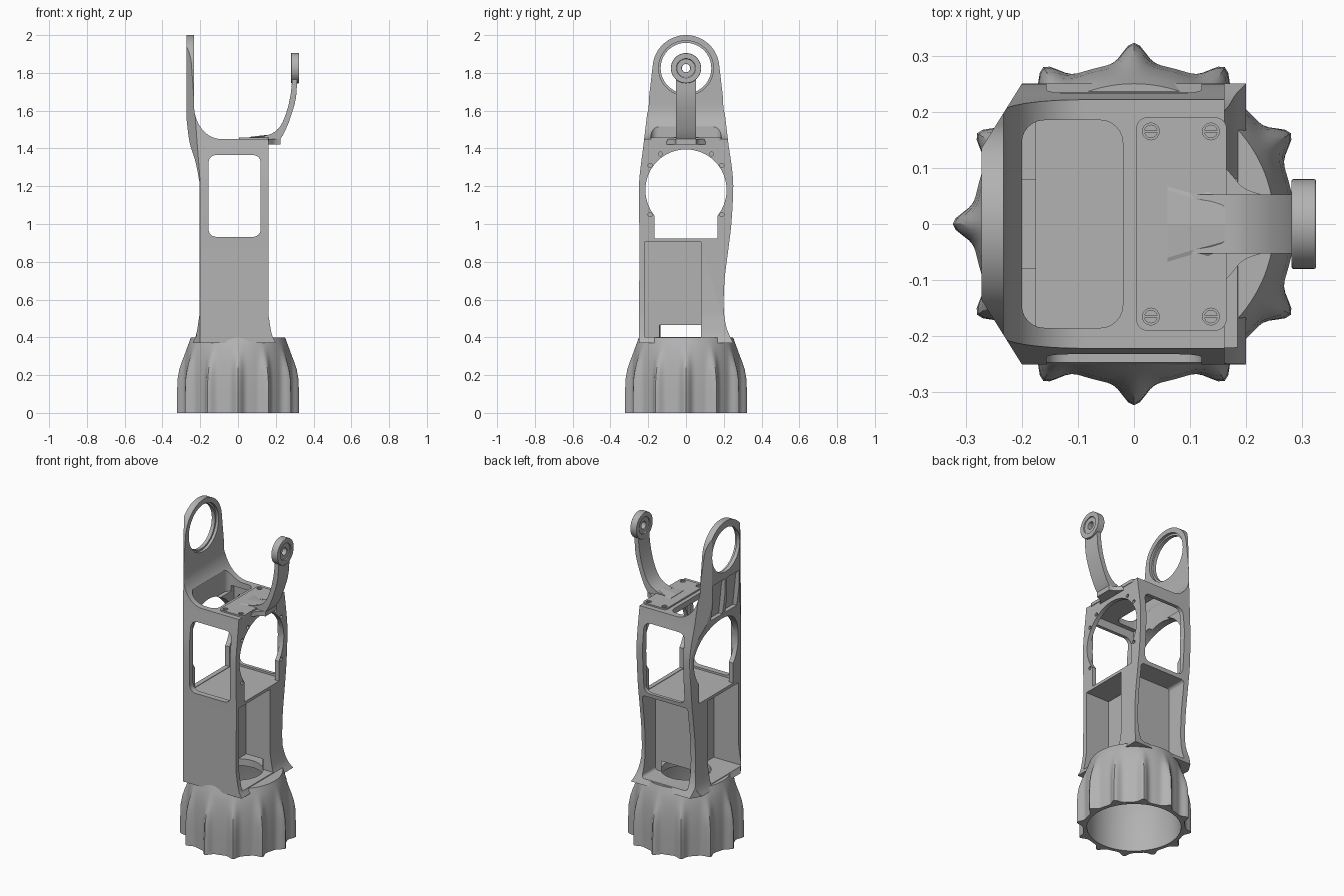
import bpy, bmesh
from math import sin, cos, pi, exp, radians
from mathutils import Vector, Matrix

cube = bpy.data.objects.get("Cube")
if cube:
    bpy.data.objects.remove(cube, do_unlink=True)

grey = bpy.data.materials.new("plain grey")
grey.use_nodes = True
grey.diffuse_color = (0.45, 0.45, 0.45, 1)
grey.node_tree.nodes["Principled BSDF"].inputs["Base Color"].default_value = grey.diffuse_color


def finish(name, bm):
    bmesh.ops.recalc_face_normals(bm, faces=bm.faces)
    mesh = bpy.data.meshes.new(name)
    bm.to_mesh(mesh)
    bm.free()
    obj = bpy.data.objects.new(name, mesh)
    mesh.materials.append(grey)
    bpy.context.collection.objects.link(obj)
    return obj


def prism(name, outline, axis, low, high):
    """Extrude a 2D outline along x, y or z."""
    place = {"x": lambda a, b, t: (t, a, b), "y": lambda a, b, t: (a, t, b),
             "z": lambda a, b, t: (a, b, t)}[axis]
    bm = bmesh.new()
    face = bm.faces.new([bm.verts.new(place(a, b, low)) for a, b in outline])
    new = bmesh.ops.extrude_face_region(bm, geom=[face])["geom"]
    shift = Vector(place(0, 0, high - low))
    bmesh.ops.translate(bm, vec=shift, verts=[v for v in new if isinstance(v, bmesh.types.BMVert)])
    return finish(name, bm)


def arc(ca, cb, ra, rb, start, end, n=16):
    return [(ca + ra * cos(radians(start + (end - start) * i / n)),
             cb + rb * sin(radians(start + (end - start) * i / n))) for i in range(n + 1)]


def circle(ca, cb, r, n=48):
    return arc(ca, cb, r, r, 0, 360, n)[:-1]


def rounded(a0, a1, b0, b1, r):
    return (arc(a1 - r, b1 - r, r, r, 0, 90, 6) + arc(a0 + r, b1 - r, r, r, 90, 180, 6)
            + arc(a0 + r, b0 + r, r, r, 180, 270, 6) + arc(a1 - r, b0 + r, r, r, 270, 360, 6))


def rect(a0, a1, b0, b1):
    return [(a0, b0), (a1, b0), (a1, b1), (a0, b1)]


def spline(points, steps=6):
    """Smooth open curve through the points."""
    p = [Vector(q) for q in [points[0]] + points + [points[-1]]]
    out = []
    for a, b, c, d in zip(p, p[1:], p[2:], p[3:]):
        for i in range(steps):
            t = i / steps
            out.append(tuple(0.5 * (2 * b + (c - a) * t + (2 * a - 5 * b + 4 * c - d) * t * t
                                    + (3 * b - a - 3 * c + d) * t ** 3)))
    return out + [points[-1]]


def combine(obj, tool, mode="DIFFERENCE"):
    mod = obj.modifiers.new("combine", "BOOLEAN")
    mod.operation, mod.solver, mod.object = mode, "EXACT", tool
    bpy.context.view_layer.objects.active = obj
    bpy.ops.object.modifier_apply(modifier=mod.name)
    bpy.data.objects.remove(tool, do_unlink=True)


def cut(obj, outline, axis, low, high):
    combine(obj, prism("cutter", outline, axis, low, high))


def smooth(obj, angle=30):
    bpy.ops.object.select_all(action="DESELECT")
    obj.select_set(True)
    bpy.context.view_layer.objects.active = obj
    bpy.ops.object.shade_smooth_by_angle(angle=radians(angle))


# Body and tall fork plate: front outline crossed with side and plan outlines
front = (spline([(-.24, .37), (-.22, .42), (-.204, .52)])
         + spline([(-.204, 1.22), (-.225, 1.33), (-.256, 1.43), (-.272, 1.55)])
         + [(-.272, 2.1), (-.233, 2.1)]
         + arc(-.09, 1.63, .143, .18, 180, 270)
         + [(.161, 1.45)] + spline([(.161, .52), (.178, .42), (.2, .37)]))
side = ([(-.25, .37), (-.246, .9)]
        + spline([(-.25, 1.18), (-.245, 1.26), (-.225, 1.42)])
        + arc(0, 1.823, .177, .177, 176, 4, 32)
        + spline([(.225, 1.42), (.245, 1.28), (.25, 1.18), (.24, 1.0), (.222, .85),
                  (.204, .7), (.2, .55), (.215, .45), (.25, .37)]))
plan = [(-.275, -.13), (-.2, -.25), (-.19, -.27), (.25, -.27),
        (.25, .27), (-.19, .27), (-.2, .25), (-.275, .13)]
body = prism("body", front, "y", -.4, .4)
combine(body, prism("side_shape", side, "x", -.5, .5), "INTERSECT")
combine(body, prism("plan_shape", plan, "z", .2, 2.2), "INTERSECT")

# Hollow scoops on the four waist corners
R = .88
for x, y, depth in ((.161, -.25, .035), (-.204, -.25, .042), (.161, .22, .03), (-.204, .22, .03)):
    out = Vector((1 if x > 0 else -1, 1 if y > 0 else -1, 0)).normalized()
    scoop = prism("scoop", circle(0, 0, R, 128), "x", -.15, .15)
    along = Vector((0, 0, 1)).cross(out)
    turn = Matrix((along, out, (0, 0, 1))).transposed().to_4x4()
    centre = Vector((x, y, .63)) + out * (R - depth)
    scoop.data.transform(Matrix.Translation(centre) @ turn)
    combine(body, scoop)

# Upper chamber, windows and round side openings
cut(body, rect(-.175, .135, -.212, .212), "z", .92, 1.415)
cut(body, rounded(-.156, .12, .932, 1.365, .04), "y", -.5, .5)
cut(body, circle(0, 1.18, .215, 64), "x", -.5, .5)
cut(body, rect(-.167, .167, .923, 1.1), "x", -.5, .5)
cut(body, rounded(-.2, -.02, -.185, .185, .04), "z", 1.38, 1.6)
for s in (-1, 1):
    for y, z in ((.19, 1.31), (.135, 1.37), (.19, 1.05)):
        cut(body, circle(s * y, z, .011, 12), "x", .148, .3)

# Lower pockets around a thin dividing wall, with a cable hole in the floor
cut(body, rect(-.22, .08, .402, .905), "x", 0, .5)
cut(body, rect(-.22, .08, .402, .905), "x", -.5, -.035)
cut(body, rounded(-.172, .138, .402, .908, .02), "y", .1, .5)
cut(body, circle(0, 0, .14), "z", .2, .465)

# Ring hole, its inner step, and ribbed outer recess in the tall plate
cut(body, circle(0, 1.825, .134, 64), "x", -.4, -.1)
cut(body, circle(0, 1.825, .145, 64), "x", -.25, -.1)
recess = [(-.4, 1.43), (-.23, 1.43), (-.25, 1.62), (-.26, 1.65), (-.4, 1.65)]
for s in (-1, 1):
    low, high = sorted((s * .012, s * .125))
    cut(body, recess, "y", low, high)
smooth(body)

# Fluted hollow cup: closed lathe with twelve fading ribs
profile = [(.262, 0, 0), (.285, 0, .038), (.286, .1, .037), (.286, .18, .034), (.283, .23, .028),
           (.28, .27, .018), (.276, .3, .01), (.27, .335, .003), (.262, .365, 0), (.25, .398, 0),
           (.14, .398, 0), (.14, .36, 0), (.235, .35, 0), (.262, .31, 0)]
SEG = 192
bm = bmesh.new()
rings = []
for r, z, rib in profile:
    ring = []
    for i in range(SEG):
        a = 2 * pi * i / SEG
        off = (a + pi / 12) % (pi / 6) - pi / 12
        rad = r + rib * exp(-(off / .085) ** 2)
        ring.append(bm.verts.new((rad * cos(a), rad * sin(a), z)))
    rings.append(ring)
for a, b in zip(rings, rings[1:] + rings[:1]):
    for i in range(SEG):
        j = (i + 1) % SEG
        bm.faces.new((a[i], a[j], b[j], b[i]))
smooth(finish("fluted_cup", bm), 35)

# Arm mounting plate with flared root and screw holes
base = prism("arm_base", rounded(.004, .165, -.19, .19, .02), "z", 1.44, 1.459)
for x in (.03, .137):
    for y in (-.165, .165):
        cut(base, circle(x, y, .015, 20), "z", 1.45, 1.6)
        screw = prism("screw", circle(x, y, .012, 20), "z", 1.442, 1.455)
        cut(screw, rect(x - .02, x + .02, y - .002, y + .002), "z", 1.452, 1.5)
smooth(base)
flare = spline([(.15, .115), (.172, .09), (.195, .065), (.225, .053)])
root = prism("arm_root", flare + [(x, -y) for x, y in reversed(flare)], "z", 1.422, 1.45)
smooth(root)

# Curved arm with fillets spreading over the mounting plate
outer = spline([(.15, 1.422), (.2, 1.427), (.24, 1.475), (.28, 1.57), (.308, 1.68), (.313, 1.82)])
inner = spline([(.285, 1.82), (.283, 1.72), (.262, 1.61), (.225, 1.52), (.17, 1.475), (.07, 1.455)])
arm = prism("arm", outer + inner, "y", -.053, .053)
bevel = arm.modifiers.new("soft_edges", "BEVEL")
bevel.width, bevel.segments, bevel.limit_method = .008, 2, "ANGLE"
bevel.angle_limit = radians(50)
smooth(arm)
for s in (-1, 1):
    web = [(.06, s * .1), (.11, s * .075), (.165, s * .05), (.165, 0), (.06, 0)]
    wedge = prism("arm_fillet", web, "z", 1.45, 1.5)
    for v in wedge.data.vertices:
        if v.co.z > 1.48:
            v.co.z = 1.473 if v.co.x > .16 and abs(v.co.y) < .06 else 1.461
            v.co.y *= .6

# Pivot disc at the arm tip
disc = prism("pivot_disc", circle(0, 1.825, .08), "x", .281, .324)
cut(disc, circle(0, 1.825, .022, 32), "x", .2, .4)
cut(disc, circle(0, 1.825, .05), "x", .317, .4)
cut(disc, circle(0, 1.825, .05), "x", .2, .287)
cut(arm, circle(0, 1.825, .05), "x", .2, .4)
bevel = disc.modifiers.new("soft_edges", "BEVEL")
bevel.width, bevel.segments = .008, 3
bevel.limit_method, bevel.angle_limit = "ANGLE", radians(50)
smooth(disc)
